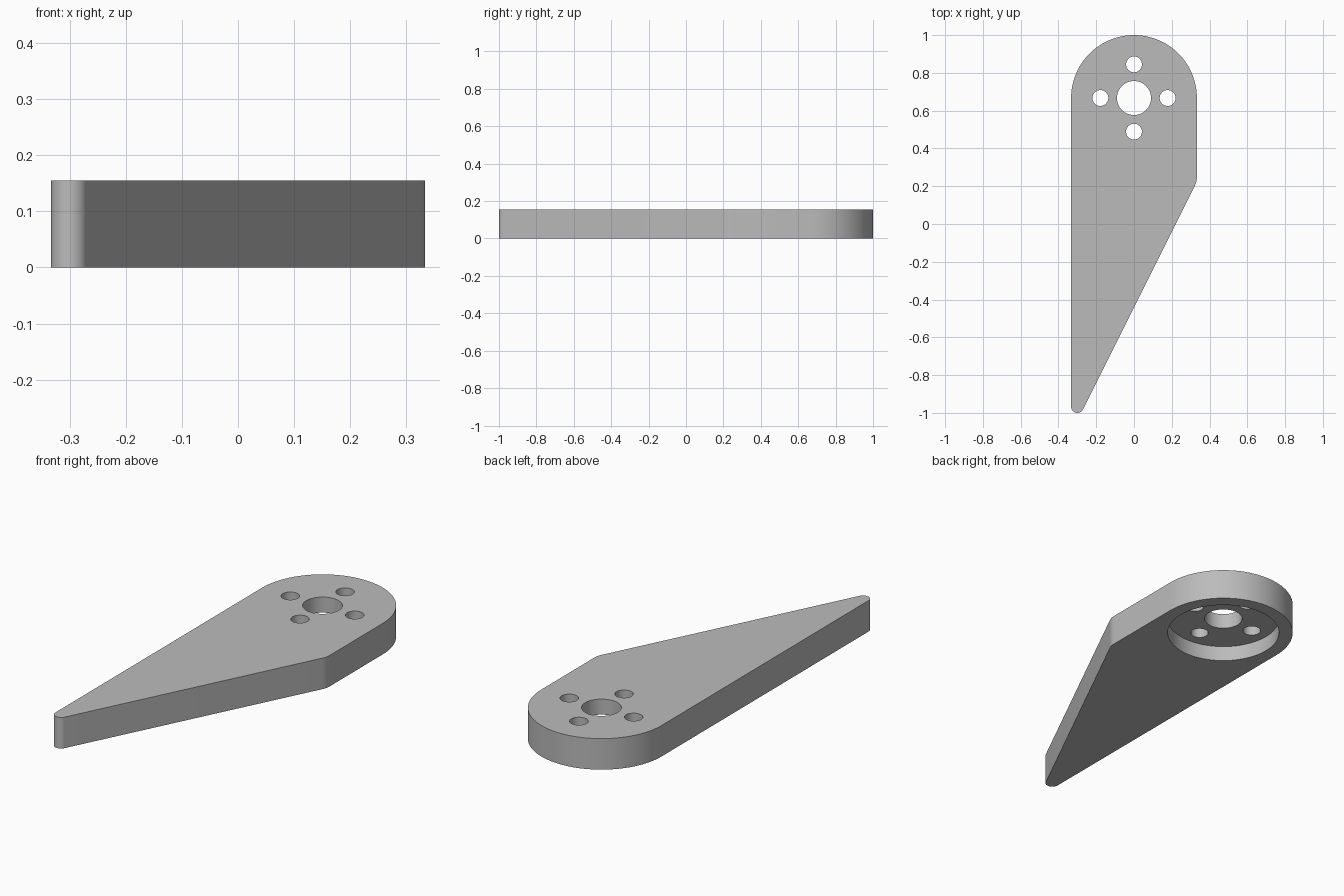
import bpy, bmesh
from math import sin, cos, radians, pi, atan2

cube = bpy.data.objects.get("Cube")
if cube:
    bpy.data.objects.remove(cube)

THICK = 0.155
HALF_WIDTH = 0.333
HUB_Y = 1 - HALF_WIDTH
TIP_R = 0.033
CORNER_R = 0.1

grey = bpy.data.materials.new("plain grey")
grey.use_nodes = True
colour = (0.5, 0.5, 0.5, 1)
grey.diffuse_color = colour
grey.node_tree.nodes["Principled BSDF"].inputs["Base Color"].default_value = colour


def arc(cx, cy, r, start, end, steps):
    """Points along an arc, angles in degrees."""
    angles = [radians(start + (end - start) * i / steps) for i in range(steps + 1)]
    return [(cx + r * cos(a), cy + r * sin(a)) for a in angles]


def prism(name, outline, z0, z1):
    """Solid with a flat outline standing between two heights."""
    bm = bmesh.new()
    base = bm.faces.new([bm.verts.new((x, y, z0)) for x, y in outline])
    top = bmesh.ops.extrude_face_region(bm, geom=[base])
    verts = [v for v in top["geom"] if isinstance(v, bmesh.types.BMVert)]
    bmesh.ops.translate(bm, verts=verts, vec=(0, 0, z1 - z0))
    bmesh.ops.recalc_face_normals(bm, faces=bm.faces)
    mesh = bpy.data.meshes.new(name)
    bm.to_mesh(mesh)
    bm.free()
    mesh.materials.append(grey)
    obj = bpy.data.objects.new(name, mesh)
    bpy.context.collection.objects.link(obj)
    return obj


# Outline: round hub, straight left edge, rounded tip, slanted edge, soft corner
slant = atan2(2, 1)
turn = slant - pi / 2              # direction of the slanted edge's normal
tip_x, tip_y = -HALF_WIDTH + TIP_R, -1 + TIP_R
corner_x = HALF_WIDTH - CORNER_R
along = (corner_x - tip_x - (TIP_R - CORNER_R) * cos(turn)) / cos(slant)
corner_y = tip_y + (TIP_R - CORNER_R) * sin(turn) + along * sin(slant)
turn_deg = turn * 180 / pi
outline = arc(0, HUB_Y, HALF_WIDTH, 0, 180, 64)
outline += arc(tip_x, tip_y, TIP_R, 180, 360 + turn_deg, 24)
outline += arc(corner_x, corner_y, CORNER_R, turn_deg, 0, 8)
arm = prism("pointer_arm", outline, 0, THICK)


def drill(name, x, y, r, z0, z1, sides):
    """Cut a round hole out of the arm."""
    cutter = prism(name, arc(x, y, r, 0, 360, sides)[:-1], z0, z1)
    cutter.hide_render = True
    mod = arm.modifiers.new(name, 'BOOLEAN')
    mod.operation = 'DIFFERENCE'
    mod.solver = 'EXACT'
    mod.object = cutter
    return cutter


# Underside recess, centre bore and four screw holes
cutters = [drill("recess_cutter", 0, HUB_Y, 0.267, -0.1, THICK / 2, 96),
           drill("bore_cutter", 0, HUB_Y, 0.09, -0.2, 0.3, 64)]
for i in range(4):
    a = i * pi / 2
    cutters.append(drill("screw_hole_cutter", 0.178 * cos(a), HUB_Y + 0.178 * sin(a),
                         0.042, -0.2, 0.3, 40))

# Bake the cuts and drop the cutters
bpy.context.view_layer.update()
graph = bpy.context.evaluated_depsgraph_get()
cut_mesh = bpy.data.meshes.new_from_object(arm.evaluated_get(graph))
arm.modifiers.clear()
arm.data = cut_mesh
for c in cutters:
    bpy.data.objects.remove(c)

# Smooth round walls, crisp rims
bpy.ops.object.select_all(action='DESELECT')
arm.select_set(True)
bpy.context.view_layer.objects.active = arm
bpy.ops.object.shade_smooth_by_angle(angle=radians(30))
